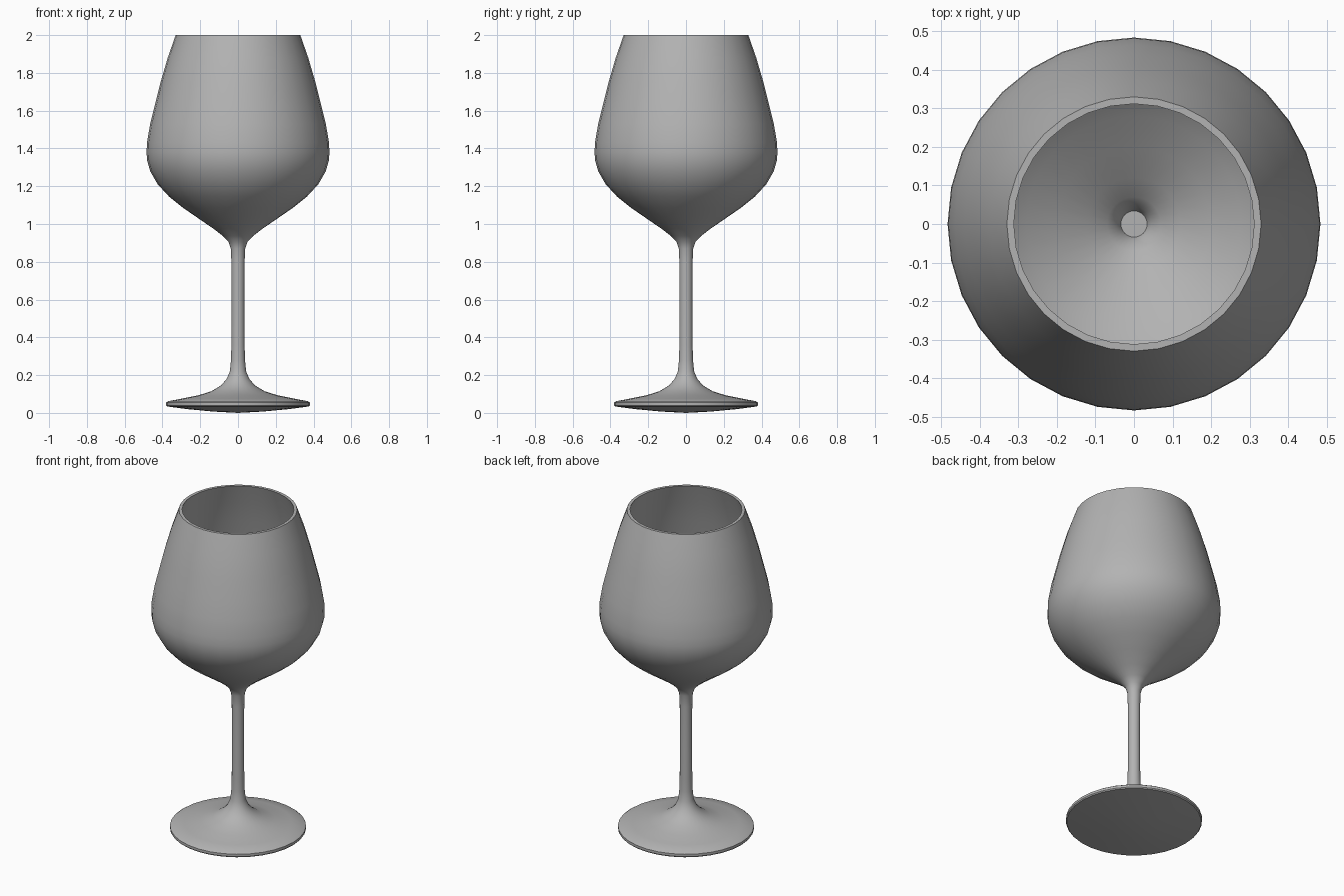
import bpy
import bmesh
import math

cube = bpy.data.objects.get("Cube")
if cube:
    bpy.data.objects.remove(cube, do_unlink=True)

# Material
glass = bpy.data.materials.new("plain grey")
glass.use_nodes = True
grey = (0.45, 0.45, 0.45, 1)
glass.diffuse_color = grey
glass.node_tree.nodes["Principled BSDF"].inputs["Base Color"].default_value = grey

SIDES = 32


def lathe(name, profile):
    """Revolve a (radius, height) profile around the z axis."""
    bm = bmesh.new()
    verts = [bm.verts.new((r, 0, z)) for r, z in profile]
    edges = [bm.edges.new(pair) for pair in zip(verts, verts[1:])]
    bmesh.ops.spin(bm, geom=verts + edges, cent=(0, 0, 0), axis=(0, 0, 1),
                   angle=math.tau, steps=SIDES, use_merge=True)
    bmesh.ops.remove_doubles(bm, verts=bm.verts, dist=0.0005)
    bmesh.ops.recalc_face_normals(bm, faces=bm.faces)
    mesh = bpy.data.meshes.new(name)
    bm.to_mesh(mesh)
    bm.free()
    mesh.materials.append(glass)
    obj = bpy.data.objects.new(name, mesh)
    bpy.context.collection.objects.link(obj)
    bpy.ops.object.select_all(action="DESELECT")
    obj.select_set(True)
    bpy.context.view_layer.objects.active = obj
    bpy.ops.object.shade_smooth_by_angle(angle=math.radians(35))
    return obj


# Foot: shallow domed underside, thin edge, sweep up into the stem
foot = [(0, 0), (0.13, 0.007), (0.27, 0.02), (0.375, 0.034), (0.38, 0.04),
        (0.38, 0.055), (0.37, 0.062), (0.30, 0.075), (0.21, 0.093),
        (0.14, 0.115), (0.09, 0.145), (0.06, 0.18), (0.043, 0.22)]
# Stem: slim and straight
stem = [(0.037, 0.28), (0.035, 0.36), (0.034, 0.6), (0.035, 0.8), (0.038, 0.87)]
# Bowl outside: flares from the stem, widest low, narrowing to the rim
bowl = [(0.05, 0.905), (0.08, 0.937), (0.13, 0.975), (0.21, 1.03),
        (0.29, 1.085), (0.365, 1.145), (0.425, 1.21), (0.465, 1.28),
        (0.482, 1.34), (0.484, 1.38), (0.482, 1.43), (0.465, 1.53),
        (0.44, 1.63), (0.41, 1.75), (0.372, 1.88), (0.33, 2.0)]
# Bowl inside: follows the outside down to a small flat floor
inside = [(0.312, 2.0), (0.353, 1.88), (0.391, 1.75), (0.421, 1.63),
          (0.446, 1.53), (0.463, 1.43), (0.465, 1.38), (0.463, 1.34),
          (0.447, 1.285), (0.41, 1.222), (0.352, 1.161), (0.28, 1.104),
          (0.20, 1.05), (0.12, 0.994), (0.07, 0.957), (0.045, 0.93),
          (0.034, 0.9), (0, 0.9)]

lathe("wine_glass", foot + stem + bowl + inside)
